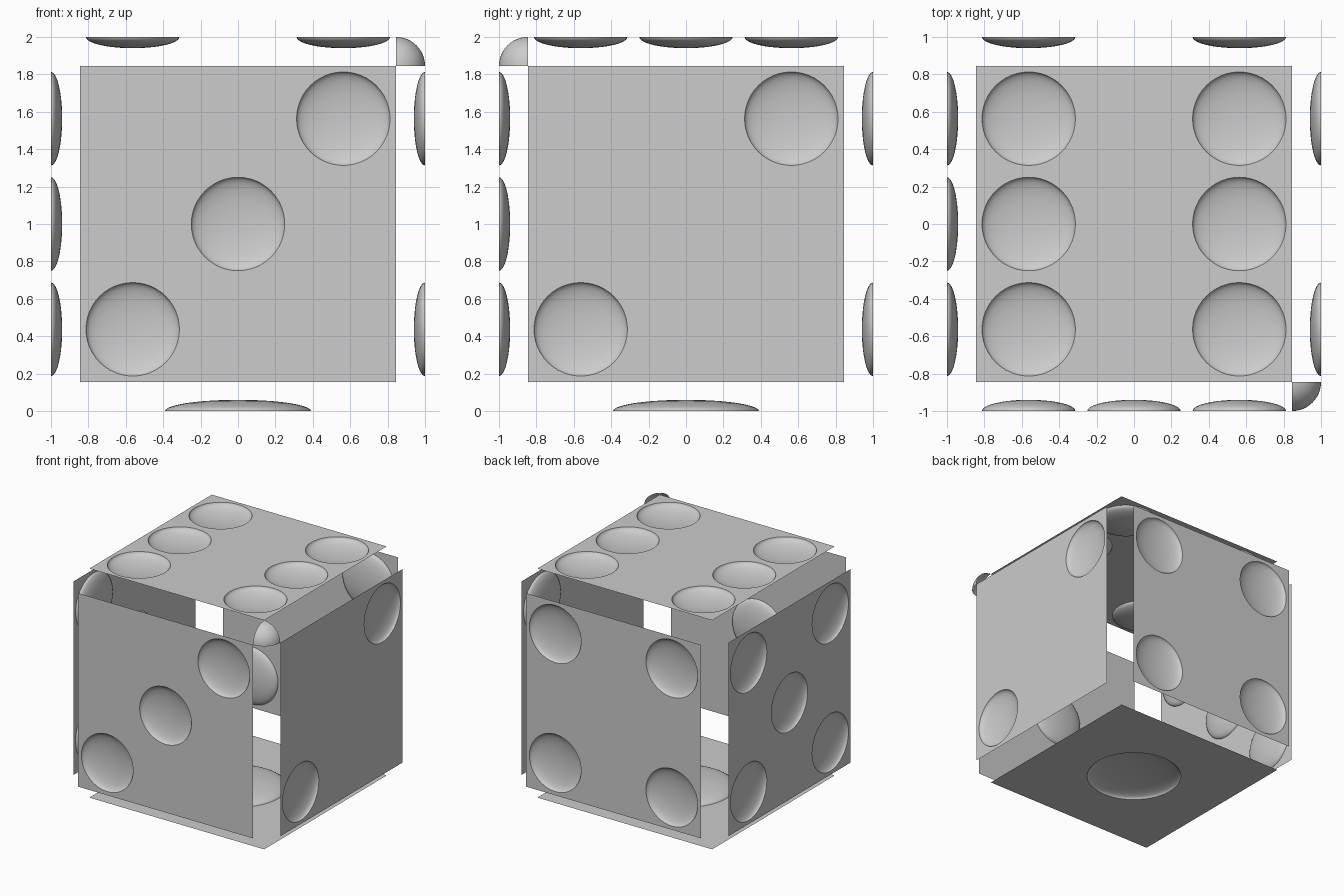
import bpy, bmesh
from math import sin, cos, pi
from mathutils import Matrix, Vector

if "Cube" in bpy.data.objects:
    bpy.data.objects.remove(bpy.data.objects["Cube"])

HALF = 0.845      # half width of a flat panel
PIP = 0.563       # pip offset from the panel centre
DEPTH = 0.06      # pip depth
SIDES, RINGS = 48, 10

grey = bpy.data.materials.new("light_grey")
grey.use_nodes = True
colour = (0.604, 0.604, 0.604, 1)
grey.diffuse_color = colour
grey.node_tree.nodes["Principled BSDF"].inputs["Base Color"].default_value = colour


def make_object(name, bm):
    mesh = bpy.data.meshes.new(name)
    bm.to_mesh(mesh)
    bm.free()
    mesh.materials.append(grey)
    obj = bpy.data.objects.new(name, mesh)
    bpy.context.collection.objects.link(obj)
    return obj


def loop_edges(bm, verts):
    return [bm.edges.new((a, b)) for a, b in zip(verts, verts[1:] + verts[:1])]


def ring(bm, x, y, radius, z):
    return [bm.verts.new((x + radius * cos(2 * pi * i / SIDES),
                          y + radius * sin(2 * pi * i / SIDES), z))
            for i in range(SIDES)]


def panel(name, right, normal, pips, radius=0.25):
    """Flat square with round openings, each sunk into a shallow bowl."""
    bm = bmesh.new()
    corners = [bm.verts.new((x * HALF, y * HALF, 0))
               for x, y in ((-1, -1), (1, -1), (1, 1), (-1, 1))]
    edges = loop_edges(bm, corners)
    rims = []
    for px, py in pips:
        rim = ring(bm, px * PIP, py * PIP, radius, 0)
        edges += loop_edges(bm, rim)
        rims.append((px * PIP, py * PIP, rim))
    bmesh.ops.triangle_fill(bm, edges=edges, use_beauty=True, normal=(0, 0, 1))

    # Bowls
    for x, y, upper in rims:
        for k in range(1, RINGS):
            a = k / RINGS * pi / 2
            lower = ring(bm, x, y, radius * cos(a), -DEPTH * sin(a))
            for i in range(SIDES):
                j = (i + 1) % SIDES
                bm.faces.new((upper[i], upper[j], lower[j], lower[i])).smooth = True
            upper = lower
        base = bm.verts.new((x, y, -DEPTH))
        for i in range(SIDES):
            bm.faces.new((upper[i], upper[(i + 1) % SIDES], base)).smooth = True

    # Every face looks outwards
    bm.normal_update()
    bmesh.ops.reverse_faces(bm, faces=[f for f in bm.faces if f.normal.z < 0])

    # Stand the panel on its side of the die
    u, n = Vector(right), Vector(normal)
    turn = Matrix((u, n.cross(u), n)).transposed().to_4x4()
    place = Matrix.Translation(n + Vector((0, 0, 1))) @ turn
    bmesh.ops.transform(bm, matrix=place, verts=bm.verts)
    make_object(name, bm)


# Pip layouts
one = [(0, 0)]
two = [(-1, -1), (1, 1)]
three = two + one
four = two + [(-1, 1), (1, -1)]
five = four + one
six = four + [(-1, 0), (1, 0)]

panel("front_panel", (1, 0, 0), (0, -1, 0), three)
panel("back_panel", (-1, 0, 0), (0, 1, 0), four)
panel("left_panel", (0, 1, 0), (1, 0, 0), two)
panel("right_panel", (0, -1, 0), (-1, 0, 0), five)
panel("top_panel", (1, 0, 0), (0, 0, 1), six)
panel("bottom_panel", (1, 0, 0), (0, 0, -1), one, 0.39)

# Rounded corner: one eighth of a sphere
bm = bmesh.new()
bmesh.ops.create_uvsphere(bm, u_segments=48, v_segments=24, radius=1 - HALF)
outside = []
for f in bm.faces:
    c = f.calc_center_median()
    f.smooth = True
    if c.x < 0 or c.y > 0 or c.z < 0:
        outside.append(f)
bmesh.ops.delete(bm, geom=outside, context="FACES")
bmesh.ops.translate(bm, vec=(HALF, -HALF, 1 + HALF), verts=bm.verts)
make_object("rounded_corner", bm)
